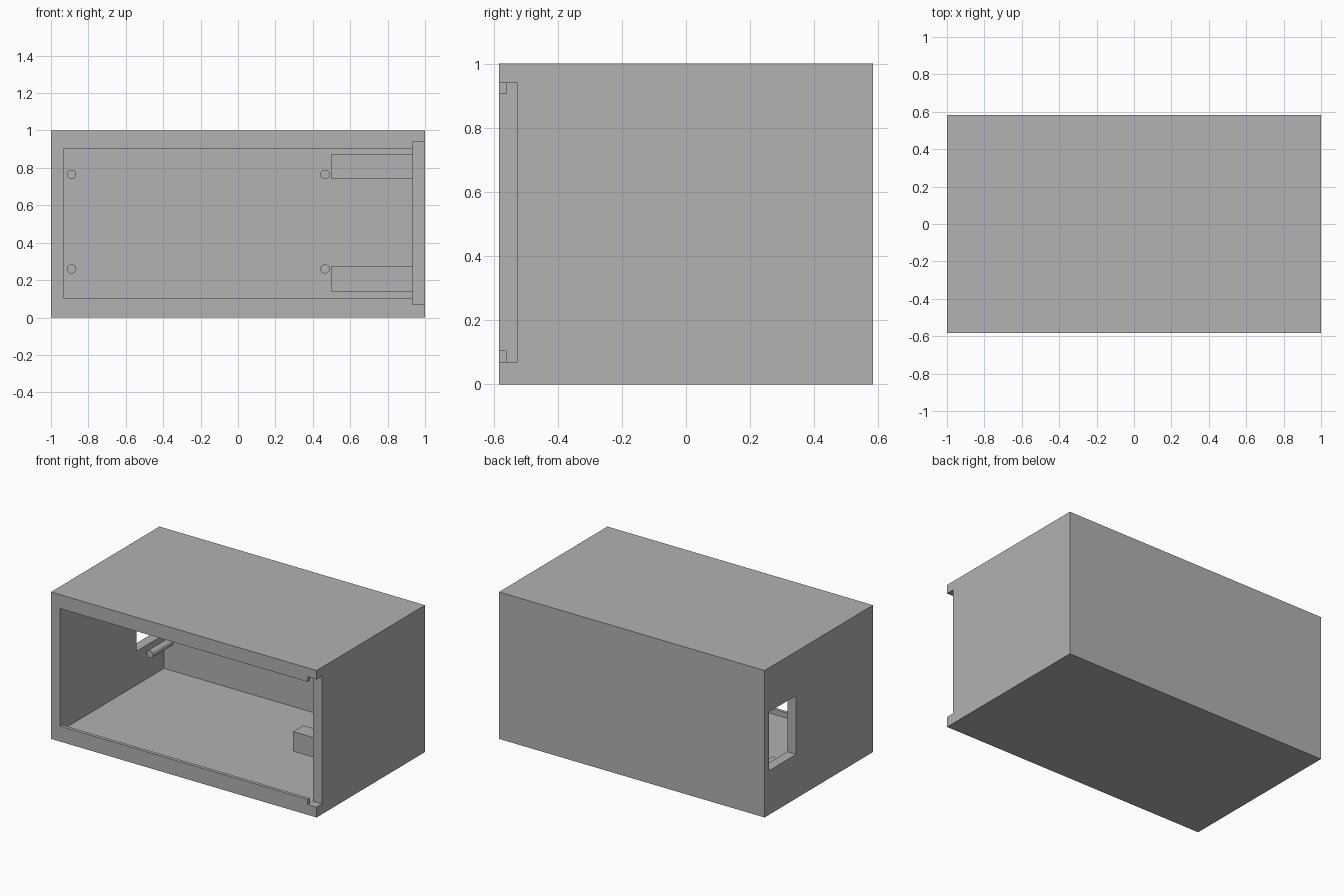
import bpy
import bmesh
from mathutils import Matrix, Vector

cube = bpy.data.objects.get("Cube")
if cube:
    bpy.data.objects.remove(cube, do_unlink=True)

grey = bpy.data.materials.new("plain grey")
grey.use_nodes = True
colour = (0.445, 0.445, 0.445, 1)
grey.diffuse_color = colour
grey.node_tree.nodes["Principled BSDF"].inputs["Base Color"].default_value = colour


def finish(name, bm):
    mesh = bpy.data.meshes.new(name)
    bm.to_mesh(mesh)
    bm.free()
    mesh.materials.append(grey)
    obj = bpy.data.objects.new(name, mesh)
    bpy.context.collection.objects.link(obj)
    return obj


def box(name, low, high):
    low, high = Vector(low), Vector(high)
    bm = bmesh.new()
    bmesh.ops.create_cube(bm, size=1)
    bmesh.ops.scale(bm, vec=high - low, verts=bm.verts)
    bmesh.ops.translate(bm, vec=(low + high) / 2, verts=bm.verts)
    return finish(name, bm)


def pin(name, x, z, front, back, radius):
    bm = bmesh.new()
    bmesh.ops.create_cone(bm, cap_ends=True, segments=32, radius1=radius,
                          radius2=radius, depth=back - front)
    bmesh.ops.rotate(bm, matrix=Matrix.Rotation(1.570796, 3, 'X'), verts=bm.verts)
    bmesh.ops.translate(bm, vec=(x, (front + back) / 2, z), verts=bm.verts)
    return finish(name, bm)


def select_only(obj):
    bpy.ops.object.select_all(action='DESELECT')
    obj.select_set(True)
    bpy.context.view_layer.objects.active = obj


def cut(target, cutter):
    cutter.hide_render = True
    mod = target.modifiers.new("cut", 'BOOLEAN')
    mod.operation = 'DIFFERENCE'
    mod.solver = 'EXACT'
    mod.object = cutter
    select_only(target)
    bpy.ops.object.modifier_apply(modifier=mod.name)
    bpy.data.objects.remove(cutter, do_unlink=True)


# Main dimensions
depth = 0.583
inner = 0.933
floor, ceiling = 0.07, 0.94
back_wall = 0.537

# Outer housing, hollowed, with an open front and retaining lips
housing = box("housing", (-1, -depth, 0), (1, depth, 1))
cut(housing, box("cavity_cutter", (-inner, -0.56, floor), (inner, back_wall, ceiling)))
cut(housing, box("mouth_cutter", (-inner, -0.7, 0.105), (inner, -0.5, 0.905)))

# Slot in the side wall where a lid slides in
cut(housing, box("slot_cutter", (inner, -0.7, floor), (1.1, -0.525, ceiling)))

# Window through the opposite wall, next to the back
cut(housing, box("window_cutter", (-1.1, 0.243, 0.3), (-0.9, back_wall, 0.7)))

# Two support blocks on the side wall
for level, z in (("lower", 0.14), ("upper", 0.74)):
    box(level + "_support_block", (0.5, -0.122, z), (inner + 0.02, -0.012, z + 0.135))

# Four mounting pins on the back wall
for level, z in (("lower", 0.26), ("upper", 0.765)):
    for side, x in (("right", -0.89), ("left", 0.465)):
        post = pin(f"{level}_{side}_pin", x, z, 0.323, back_wall + 0.02, 0.025)
        select_only(post)
        bpy.ops.object.shade_smooth_by_angle()
